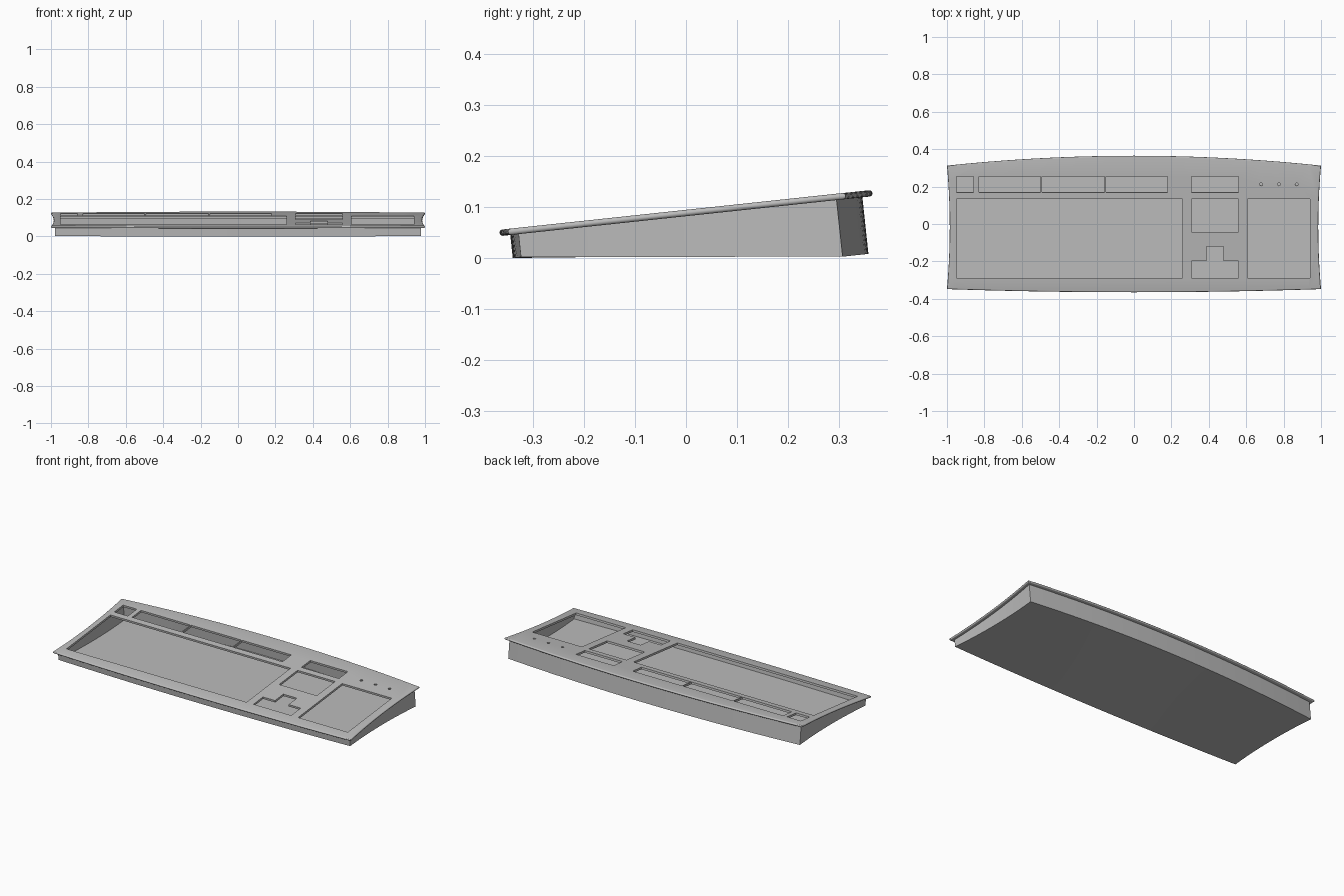
import bpy, bmesh, math

cube = bpy.data.objects.get("Cube")
if cube:
    bpy.data.objects.remove(cube, do_unlink=True)

TILT = math.atan(0.107)
LIFT = 0.088
R = 0.0062          # half thickness of the top plate
INSET = 0.0205      # overhang of the plate past the tray
NU, NT = 32, 10

grey = bpy.data.materials.new("case grey")
grey.use_nodes = True
color = (0.5, 0.5, 0.5, 1)
grey.diffuse_color = color
grey.node_tree.nodes["Principled BSDF"].inputs["Base Color"].default_value = color


def point(u, t, inset):
    """Point of the curved footprint: u across (-1..1), t front to back (0..1)."""
    x = u * (1 - inset - 0.015 * (1 - (2 * t - 1) ** 2))
    front = -0.367 + inset + 0.017 * x * x
    back = 0.367 - inset - 0.053 * x * x
    return x, front + (back - front) * t


def border():
    """Grid indices around the footprint, anticlockwise from above."""
    return ([(i, 0) for i in range(NU)] + [(NU, j) for j in range(NT)]
            + [(i, NT) for i in range(NU, 0, -1)] + [(0, j) for j in range(NT, 0, -1)])


def at(i, j, inset):
    return point(2 * i / NU - 1, j / NT, inset)


def bridge(bm, low, high):
    for k in range(len(low)):
        n = (k + 1) % len(low)
        bm.faces.new((low[k], low[n], high[n], high[k]))


def make(name, bm):
    mesh = bpy.data.meshes.new(name)
    bm.to_mesh(mesh)
    bm.free()
    obj = bpy.data.objects.new(name, mesh)
    obj.location.z = LIFT
    obj.rotation_euler.x = TILT
    bpy.context.collection.objects.link(obj)
    mesh.materials.append(grey)
    return obj


def activate(obj):
    bpy.ops.object.select_all(action='DESELECT')
    obj.select_set(True)
    bpy.context.view_layer.objects.active = obj


# Top plate with a half-round rim
bm = bmesh.new()
rings = []
for step in range(9):
    a = math.pi * (step / 8 - 0.5)
    inset = R * (1 - math.cos(a))
    rings.append([bm.verts.new((*at(i, j, inset), R * math.sin(a))) for i, j in border()])
for low, high in zip(rings, rings[1:]):
    bridge(bm, low, high)
bm.faces.new(rings[-1])
bm.faces.new(rings[0][::-1])
plate = make("top_plate", bm)


# Openings for the key groups
def prism(bm, outline):
    low, high = ([bm.verts.new((x, y, z)) for x, y in outline] for z in (-0.05, 0.05))
    bridge(bm, low, high)
    bm.faces.new(high)
    bm.faces.new(low[::-1])


def box(bm, x0, x1, y0, y1):
    prism(bm, [(x0, y0), (x1, y0), (x1, y1), (x0, y1)])


bm = bmesh.new()
for x0, x1 in [(-0.95, -0.858), (-0.83, -0.499), (-0.493, -0.157), (-0.151, 0.18), (0.307, 0.56)]:
    box(bm, x0, x1, 0.171, 0.257)
box(bm, -0.95, 0.26, -0.29, 0.134)
box(bm, 0.607, 0.94, -0.29, 0.134)
box(bm, 0.307, 0.56, -0.043, 0.134)
# Arrow key opening
prism(bm, [(0.307, -0.29), (0.56, -0.29), (0.56, -0.199), (0.479, -0.199),
           (0.479, -0.119), (0.388, -0.119), (0.388, -0.199), (0.307, -0.199)])
# Indicator light holes
for x in (0.68, 0.775, 0.87):
    prism(bm, [(x + 0.008 * math.cos(k * math.pi / 6), 0.214 + 0.008 * math.sin(k * math.pi / 6))
               for k in range(12)])
cutter = make("opening_cutter", bm)
cutter.hide_render = True

activate(plate)
cut = plate.modifiers.new("openings", 'BOOLEAN')
cut.operation = 'DIFFERENCE'
cut.solver = 'EXACT'
cut.object = cutter
bpy.ops.object.modifier_apply(modifier=cut.name)
bpy.data.objects.remove(cutter, do_unlink=True)
bpy.ops.object.shade_smooth_by_angle(angle=math.radians(30))

# Hollow wedge tray below the plate
bm = bmesh.new()
floor = {}
for i in range(NU + 1):
    for j in range(NT + 1):
        depth = 0.0514 + (0.1175 - 0.0514) * j / NT
        floor[i, j] = bm.verts.new((*at(i, j, INSET), -depth))
for i in range(NU):
    for j in range(NT):
        bm.faces.new((floor[i, j], floor[i, j + 1], floor[i + 1, j + 1], floor[i + 1, j]))
top = [bm.verts.new((*at(i, j, INSET), -R * 0.8)) for i, j in border()]
bridge(bm, [floor[k] for k in border()], top)
tray = make("tray", bm)
activate(tray)
wall = tray.modifiers.new("wall", 'SOLIDIFY')
wall.thickness = 0.005
wall.offset = -1
wall.use_even_offset = True
bpy.ops.object.modifier_apply(modifier=wall.name)
bpy.ops.object.shade_smooth_by_angle(angle=math.radians(30))
